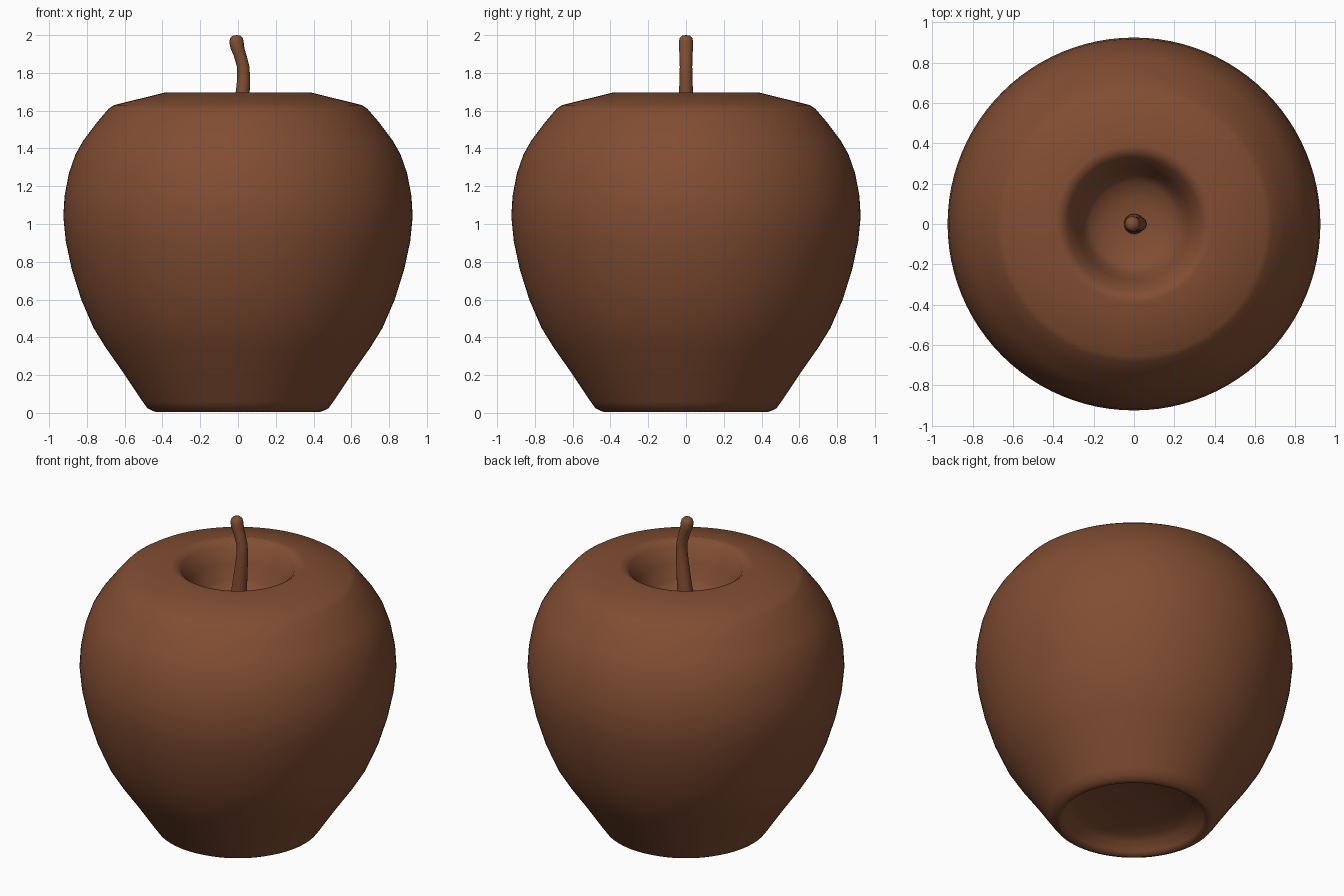
import bpy, bmesh, math

mat = bpy.data.materials.new("brown")
mat.diffuse_color = (0.22, 0.075, 0.032, 1)


def loft(name, rings, sides):
    """Stack circular rings (x centre, z, radius); radius 0 makes a pole."""
    bm = bmesh.new()
    loops = []
    for cx, z, r in rings:
        n = sides if r > 0 else 1
        loops.append([bm.verts.new((cx + r * math.cos(2 * math.pi * i / sides),
                                    r * math.sin(2 * math.pi * i / sides), z))
                      for i in range(n)])
    for a, b in zip(loops, loops[1:]):
        for i in range(sides):
            j = (i + 1) % sides
            quad = [a[i % len(a)], a[j % len(a)], b[j % len(b)], b[i % len(b)]]
            bm.faces.new(list(dict.fromkeys(quad)))
    bmesh.ops.recalc_face_normals(bm, faces=bm.faces)
    mesh = bpy.data.meshes.new(name)
    bm.to_mesh(mesh)
    bm.free()
    mesh.materials.append(mat)
    mesh.shade_smooth()
    obj = bpy.data.objects.new(name, mesh)
    bpy.context.collection.objects.link(obj)
    return obj


# apple body: from the hollow underneath, up the outside, into the stem pit
profile = [
    (0, 0.12), (0.2, 0.11), (0.32, 0.09), (0.37, 0.07), (0.41, 0.025),
    (0.43, 0.004), (0.45, 0.01), (0.48, 0.025), (0.505, 0.06),
    (0.605, 0.21), (0.70, 0.345), (0.765, 0.45), (0.83, 0.60), (0.88, 0.76),
    (0.912, 0.91), (0.925, 1.04), (0.918, 1.15), (0.895, 1.27),
    (0.86, 1.37), (0.82, 1.44), (0.745, 1.54), (0.685, 1.61), (0.655, 1.63),
    (0.39, 1.695), (0.36, 1.69), (0.33, 1.665), (0.28, 1.57), (0.25, 1.48),
    (0.21, 1.43), (0.12, 1.40), (0, 1.39),
]
loft("apple_body", [(0, z, r) for r, z in profile], 96)

# bent stem with a rounded tip
stem = [
    (0, 1.36, 0), (0, 1.36, 0.052), (0.003, 1.48, 0.049), (0.015, 1.60, 0.042),
    (0.025, 1.70, 0.037), (0.03, 1.77, 0.034), (0.028, 1.83, 0.033),
    (0.012, 1.89, 0.034), (-0.003, 1.93, 0.037), (-0.008, 1.965, 0.038),
    (-0.008, 1.985, 0.033), (-0.007, 1.997, 0.02), (-0.006, 2.0, 0),
]
loft("stem", stem, 20)
